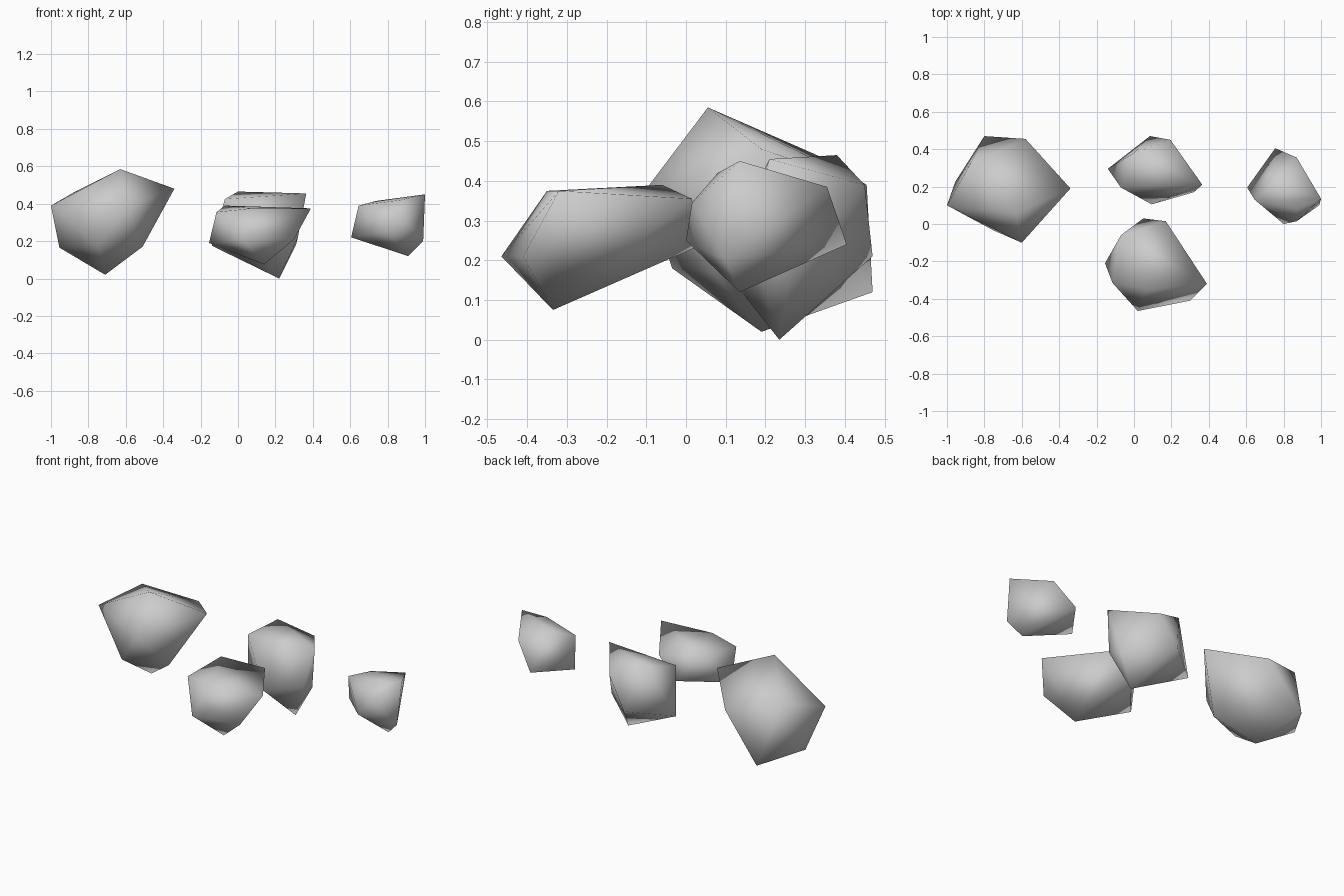
import bpy, bmesh


def rock(name, corners):
    """One boulder: the convex hull of a few corner points, smooth shaded."""
    bm = bmesh.new()
    for c in corners:
        bm.verts.new(c)
    hull = bmesh.ops.convex_hull(bm, input=bm.verts)
    loose = [v for v in bm.verts if not v.link_faces]
    bmesh.ops.delete(bm, geom=loose, context='VERTS')
    bmesh.ops.recalc_face_normals(bm, faces=bm.faces)
    for f in bm.faces:
        f.smooth = True
    mesh = bpy.data.meshes.new(name)
    bm.to_mesh(mesh)
    bm.free()
    obj = bpy.data.objects.new(name, mesh)
    bpy.context.collection.objects.link(obj)
    return obj


# Large boulder on the left
rock("large_left_rock", [
    (-1, .10, .39), (-.87, .33, .465), (-.63, .055, .585), (-.34, .19, .48),
    (-.58, .455, .39), (-.80, .47, .12), (-.955, .227, .165),
    (-.60, -.10, .38), (-.75, -.035, .18), (-.51, .07, .17), (-.71, .19, .02)])

# Front middle boulder
rock("front_rock", [
    (-.115, -.315, .355), (-.07, -.06, .39), (.17, .015, .355), (.39, -.32, .375),
    (.07, -.35, .375), (.02, -.465, .21), (-.155, -.21, .19), (.05, .03, .235),
    (.30, -.41, .21), (.14, -.335, .075)])

# Back middle boulder
rock("back_rock", [
    (-.07, .195, .425), (0, .38, .465), (.195, .45, .39), (.365, .21, .455),
    (-.14, .295, .175), (.085, .47, .21), (.095, .105, .165), (.32, .17, .22),
    (.31, .265, .18), (.22, .235, 0)])

# Small boulder on the right
rock("small_right_rock", [
    (.605, .195, .22), (.645, .13, .39), (.74, .21, .415), (.87, .355, .385),
    (1, .135, .45), (.87, .08, .42), (.87, .015, .345), (.80, 0, .25),
    (.755, .405, .24), (.99, .10, .20), (.91, .135, .12)])
